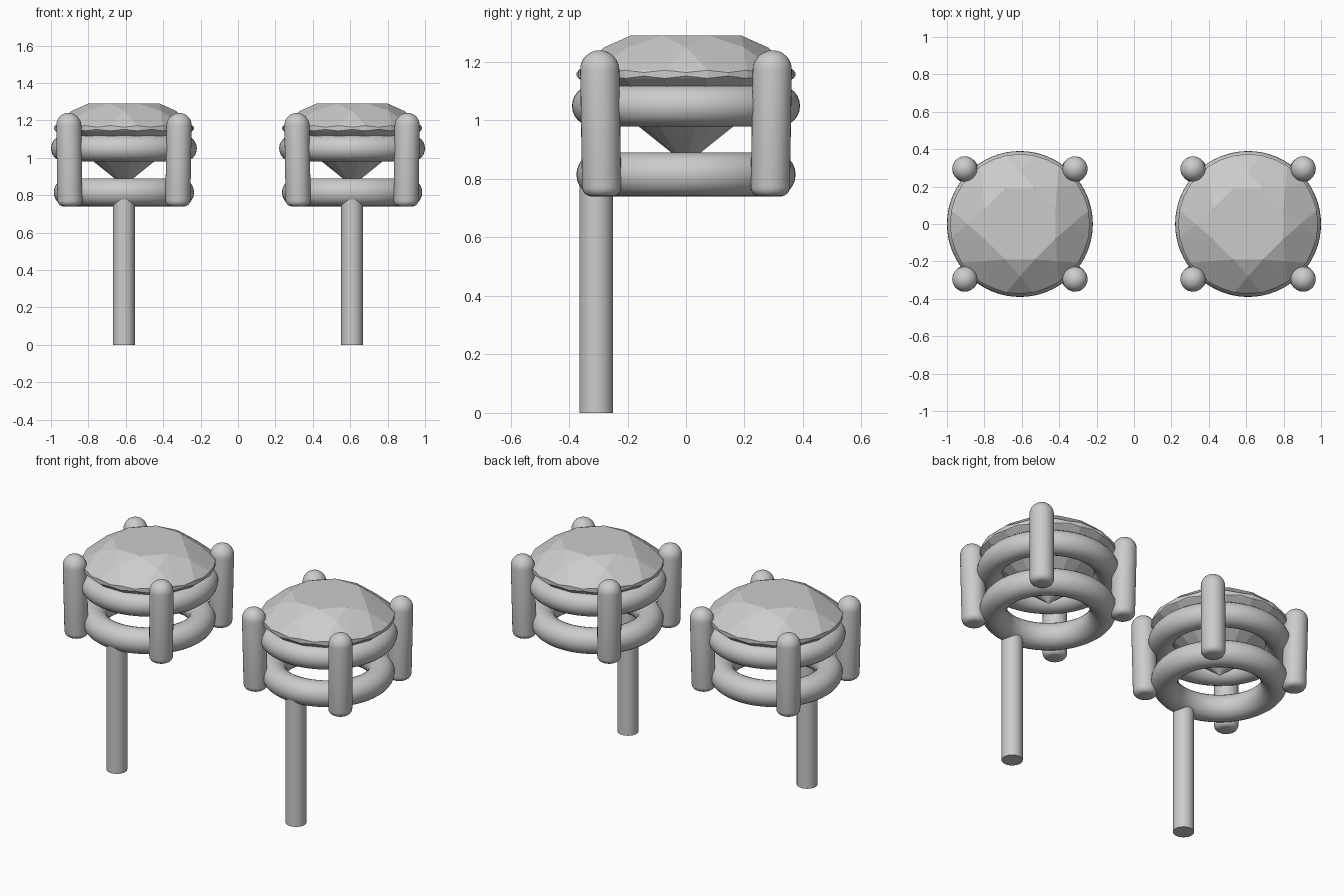
import bpy, bmesh
from math import sin, cos, pi, radians

if "Cube" in bpy.data.objects:
    bpy.data.objects.remove(bpy.data.objects["Cube"])

CENTRES = {"left": -0.61, "right": 0.61}


def finish(bm, name, loc, smooth):
    bmesh.ops.recalc_face_normals(bm, faces=bm.faces)
    me = bpy.data.meshes.new(name)
    bm.to_mesh(me)
    bm.free()
    ob = bpy.data.objects.new(name, me)
    ob.location = loc
    bpy.context.collection.objects.link(ob)
    if smooth:
        bpy.ops.object.select_all(action='DESELECT')
        bpy.context.view_layer.objects.active = ob
        ob.select_set(True)
        bpy.ops.object.shade_smooth_by_angle(angle=radians(35))
    return ob


def lathe(name, profile, loc, lean=(0, 0), seg=32):
    """Turn an (r, z) profile about z, leaning it slightly with height."""
    bm = bmesh.new()
    vs = [bm.verts.new((r, 0, z)) for r, z in profile]
    es = [bm.edges.new(p) for p in zip(vs, vs[1:])]
    bmesh.ops.spin(bm, geom=vs + es, cent=(0, 0, 0), axis=(0, 0, 1),
                   angle=2 * pi, steps=seg, use_duplicate=False)
    bmesh.ops.remove_doubles(bm, verts=bm.verts, dist=1e-5)
    for v in bm.verts:
        v.co.x += lean[0] * v.co.z
        v.co.y += lean[1] * v.co.z
    return finish(bm, name, loc, True)


def ring(name, x, z, major, minor):
    bpy.ops.mesh.primitive_torus_add(location=(x, 0, z), major_radius=major,
                                     minor_radius=minor, major_segments=64,
                                     minor_segments=24)
    ob = bpy.context.object
    ob.name = name
    bpy.ops.object.shade_smooth_by_angle(angle=radians(35))


def gem(name, x):
    """Round brilliant cut: hull of table, star points, girdle and culet."""
    bm = bmesh.new()

    def circle(n, r, z, offset=0.0, wave=0.0):
        for i in range(n):
            a = 2 * pi * i / n + offset
            bm.verts.new((r * cos(a), r * sin(a), z + wave * cos(16 * a)))

    circle(8, 0.206, 1.29, pi / 8)
    circle(8, 0.28, 1.25)
    circle(32, 0.374, 1.168, 0, -0.004)
    circle(32, 0.374, 1.148, 0, 0.004)
    circle(8, 0.075, 0.911)
    bm.verts.new((0, 0, 0.85))
    bmesh.ops.convex_hull(bm, input=bm.verts)
    bmesh.ops.dissolve_limit(bm, angle_limit=radians(1),
                             verts=bm.verts, edges=bm.edges)
    finish(bm, name, (x, 0, 0), False)


# Prong profile: softened foot, straight shaft, domed tip
R = 0.067
prong = [(0, 0), (0.035, 0)]
prong += [(0.035 + 0.032 * sin(a), 0.032 - 0.032 * cos(a))
          for a in (pi / 8 * i for i in range(1, 5))]
prong += [(R * cos(a), 0.433 + R * sin(a))
          for a in (pi / 16 * i for i in range(8))] + [(0, 0.5)]

for side, cx in CENTRES.items():
    gem(f"{side}_gem", cx)
    ring(f"{side}_upper_ring", cx, 1.05, 0.32, 0.07)
    ring(f"{side}_lower_ring", cx, 0.815, 0.30, 0.075)
    # Four corner prongs
    for sx in (-1, 1):
        for sy in (-1, 1):
            label = ("front" if sy < 0 else "back") + ("_a" if sx < 0 else "_b")
            lathe(f"{side}_prong_{label}", prong,
                  (cx + sx * 0.288, sy * 0.288, 0.74),
                  (sx * 0.016, sy * 0.016))
    # Straight post under the front of the lower ring
    lathe(f"{side}_post", [(0, 0), (0.058, 0), (0.058, 0.8), (0, 0.8)],
          (cx, -0.307, 0))
